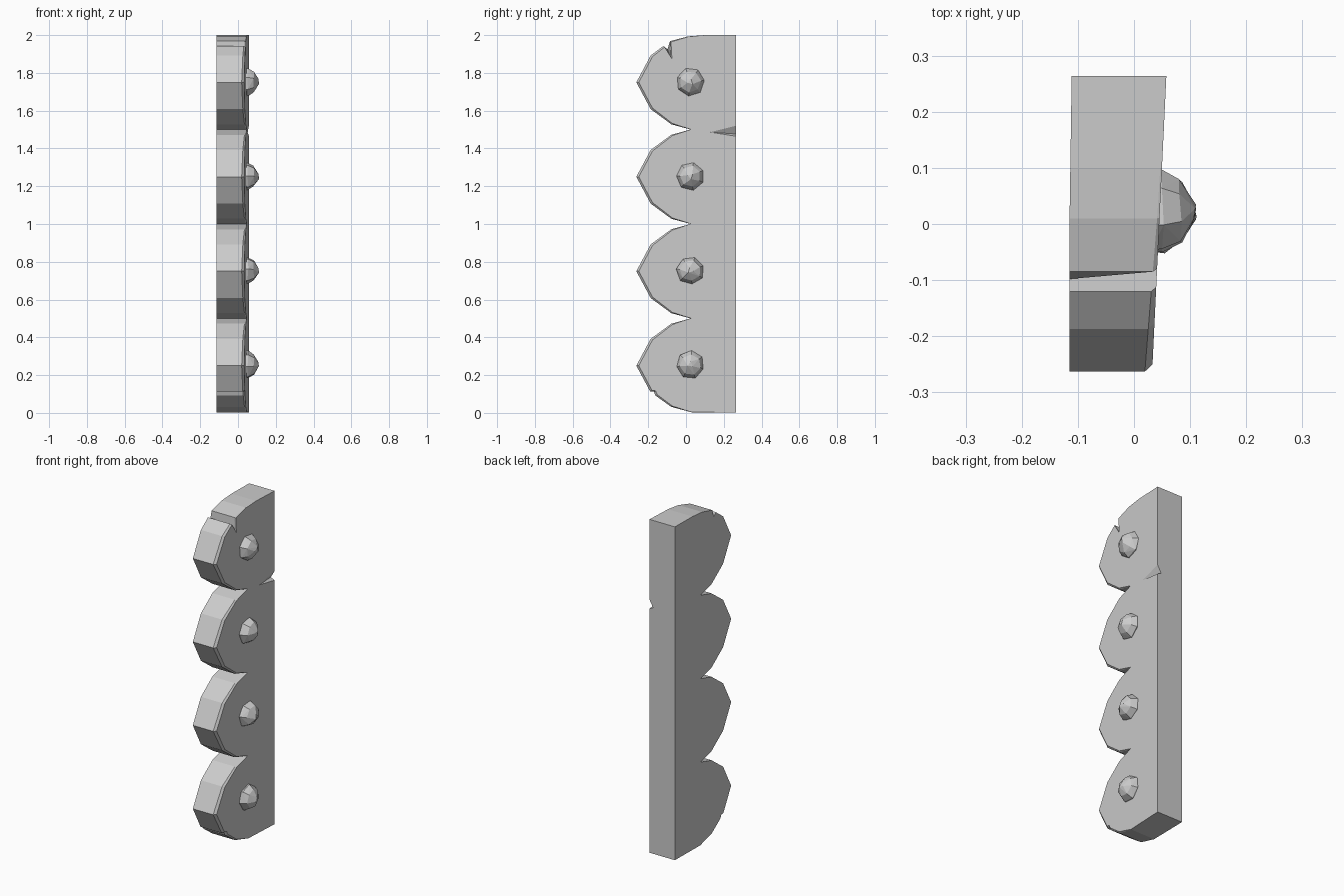
import bpy, bmesh, random
from math import cos, sin, pi
from mathutils import Vector

if "Cube" in bpy.data.objects:
    bpy.data.objects.remove(bpy.data.objects["Cube"])

random.seed(4)


def new_object(name, bm):
    bmesh.ops.recalc_face_normals(bm, faces=bm.faces)
    me = bpy.data.meshes.new(name)
    bm.to_mesh(me)
    bm.free()
    ob = bpy.data.objects.new(name, me)
    bpy.context.collection.objects.link(ob)
    return ob


def front_x(y):
    # slightly slanted front face
    return 0.045 + 0.048 * y


def edge_weight(y):
    # chamfer grows toward the scallop tips
    return max(0.0, min(1.0, (0.05 - y) / 0.31))


# Scalloped outline in (y, z), running upward from the bottom back corner
half = [(-0.078, 0.222), (-0.187, 0.142)]
outline = [(0.264, 0.003), (0.03, 0.003), (-0.078, 0.032),
           (-0.162, 0.092), (-0.17, 0.112), (-0.19, 0.114)]
for i in range(4):
    zc = 0.25 + 0.5 * i
    if i > 0:
        outline.append((0.025, zc - 0.25))
        outline += [(y, zc - h) for y, h in half]
    outline.append((-0.263, zc))
    if i < 3:
        outline += [(y, zc + h) for y, h in reversed(half)]

# Top scallop with its chipped notch
outline += [(-0.187, 1.892), (-0.12, 1.942)]
apex = len(outline)
outline += [(-0.08, 1.878), (-0.085, 1.968), (0.01, 1.993), (0.1, 2.0), (0.264, 2.0)]

# Panel: back ring, side ring and inset front ring
bm = bmesh.new()
rings = [[], [], []]
for k, (y, z) in enumerate(outline):
    w = edge_weight(y)
    zc = 0.25 + 0.5 * min(3, int(z / 0.5))
    yb, zb = (-0.098, 1.925) if k == apex else (y, z)
    rings[0].append(bm.verts.new((-0.115 + max(0, y) * 0.015, yb, zb)))
    rings[1].append(bm.verts.new((front_x(y) - 0.003 - 0.010 * w, y, z)))
    yi = y + 0.013 * w
    rings[2].append(bm.verts.new((front_x(yi), yi, z + (zc - z) * 0.05 * w)))
n = len(outline)
for a, b in zip(rings, rings[1:]):
    for k in range(n):
        j = (k + 1) % n
        bm.faces.new((a[k], a[j], b[j], b[k]))
bm.faces.new(rings[0])
bm.faces.new(rings[2])
panel = new_object("scalloped_panel", bm)

# Wedge-shaped crack in the front face
bm = bmesh.new()
for p in [(0.053, 0.115, 1.487), (0.066, 0.285, 1.538), (0.066, 0.285, 1.458),
          (0.030, 0.285, 1.475)]:
    bm.verts.new(p)
bmesh.ops.convex_hull(bm, input=bm.verts)
cutter = new_object("crack_cutter", bm)
cutter.hide_render = True
cutter.hide_set(True)
mod = panel.modifiers.new("crack", 'BOOLEAN')
mod.operation = 'DIFFERENCE'
mod.solver = 'EXACT'
mod.object = cutter

# Faceted rivets, each a little irregular
for i in range(4):
    bm = bmesh.new()
    centre = Vector((0.0, 0.023, 0.255 + 0.499 * i))
    turn = random.uniform(0, 2 * pi)
    for x, r, sides in [(0.03, 0.074, 7), (0.052, 0.074, 7), (0.083, 0.056, 7), (0.109, 0.016, 3)]:
        for k in range(sides):
            a = turn + 2 * pi * k / sides
            rr = r * random.uniform(0.96, 1.03)
            bm.verts.new(centre + Vector((x + random.uniform(-0.003, 0.003),
                                          rr * cos(a), rr * sin(a))))
    bmesh.ops.convex_hull(bm, input=bm.verts)
    new_object(f"rivet_{i + 1}", bm)
